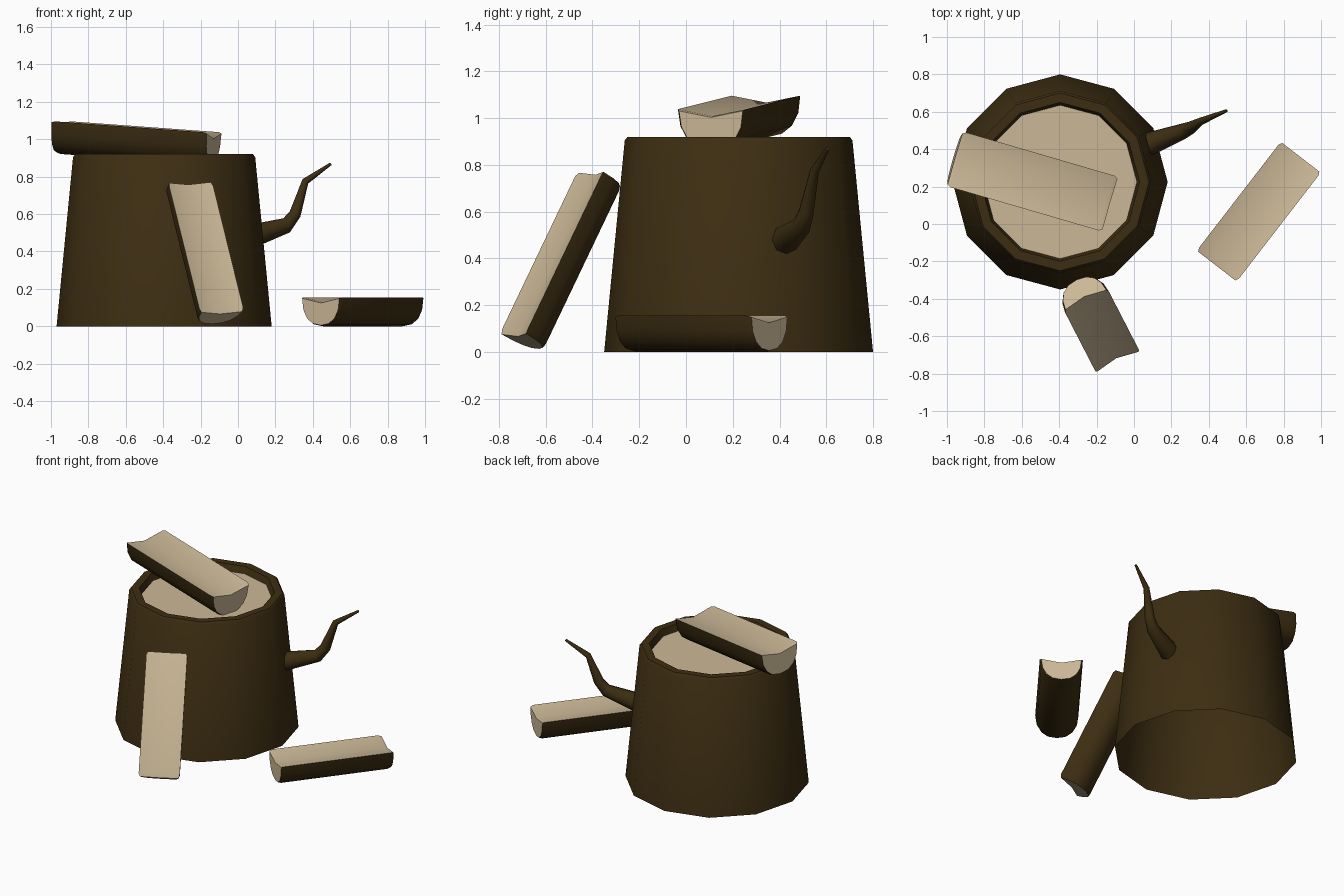
import bpy, math
from mathutils import Vector, Matrix

if "Cube" in bpy.data.objects:
    bpy.data.objects.remove(bpy.data.objects["Cube"])


def material(name, rgb):
    m = bpy.data.materials.new(name)
    m.diffuse_color = (*rgb, 1)
    m.use_nodes = True
    m.node_tree.nodes["Principled BSDF"].inputs["Base Color"].default_value = m.diffuse_color
    return m


bark = material("dark_bark", (0.047, 0.027, 0.006))
wood = material("cut_wood", (0.60, 0.48, 0.31))


def make(name, verts, faces, mats, idx=None, angle=40):
    me = bpy.data.meshes.new(name)
    me.from_pydata(verts, [], faces)
    for m in mats:
        me.materials.append(m)
    if idx:
        for p, i in zip(me.polygons, idx):
            p.material_index = i
    ob = bpy.data.objects.new(name, me)
    bpy.context.collection.objects.link(ob)
    bpy.ops.object.select_all(action='DESELECT')
    ob.select_set(True)
    bpy.context.view_layer.objects.active = ob
    bpy.ops.object.shade_smooth_by_angle(angle=math.radians(angle))
    return ob


def bridge(rings, n):
    """Quads between consecutive rings of n vertices."""
    return [(r * n + k, r * n + (k + 1) % n, (r + 1) * n + (k + 1) % n, (r + 1) * n + k)
            for r in range(rings - 1) for k in range(n)]


# Stump: 12-sided tapered shell with a raised rim, open underneath
CX, CY, N = -0.395, 0.225, 12


def circle(r, z):
    return [(CX + r * math.cos(2 * math.pi * k / N), CY + r * math.sin(2 * math.pi * k / N), z)
            for k in range(N)]


profile = [(0.575, 0), (0.487, 0.905), (0.475, 0.92), (0.425, 0.92), (0.41, 0.875)]
make("stump_bark", [v for r, z in profile for v in circle(r, z)],
     bridge(len(profile), N), [bark])
# Cut face of the stump
make("stump_cut_face", circle(0.412, 0.876), [tuple(range(N))], [wood])

# Crooked branch: tapered tube along a bent path
path = [((0.0, 0.40, 0.455), 0.066), ((0.10, 0.435, 0.49), 0.06), ((0.26, 0.495, 0.54), 0.042),
        ((0.305, 0.515, 0.60), 0.034), ((0.36, 0.55, 0.775), 0.02), ((0.495, 0.606, 0.868), 0.008)]
S = 8
pts = [Vector(p) for p, r in path]
verts = []
for i, (p, r) in enumerate(path):
    t = (pts[min(i + 1, len(pts) - 1)] - pts[max(i - 1, 0)]).normalized()
    u = Vector((-0.38, 0.92, 0))
    u = (u - t * u.dot(t)).normalized()
    v = t.cross(u)
    verts += [pts[i] + r * (math.cos(a) * u + math.sin(a) * v)
              for a in (2 * math.pi * k / S for k in range(S))]
make("branch", verts, bridge(len(path), S) + [tuple(range((len(path) - 1) * S, len(path) * S))],
     [bark], angle=60)


# Split logs: U-shaped bark underside, shallow grooved split face on top
def log(name, centre, axis, width_dir, L, W, D):
    a = Vector(axis).normalized()
    w = Vector(width_dir)
    w = (w - a * w.dot(a)).normalized()
    n = w.cross(a)
    sec = [(0, -0.17)]                      # groove bottom
    M = 8
    for k in range(M + 1):                  # rounded underside
        t = math.pi * k / M
        c, s = math.cos(t), math.sin(t)
        sec.append((math.copysign(abs(c) ** 0.85, c) * 0.5, -s ** 0.9 if s > 1e-6 else 0))
    n_sec = len(sec)
    verts = []
    for y, sc in ((-0.5 * L, 0.93), (-0.5 * L + 0.02, 1), (0.5 * L - 0.02, 1), (0.5 * L, 0.93)):
        for x, z in sec:
            z = (z + 0.5) * sc - 0.5
            verts.append(Vector(centre) + a * y + w * (x * sc * W) + n * (z * D))
    faces = bridge(4, n_sec)
    idx = [1 if i % n_sec in (0, n_sec - 1) else 0 for i in range(len(faces))]
    # End caps fan from a centre point so the notch stays clean
    for base, y, flip in ((0, -0.5 * L, False), (3 * n_sec, 0.5 * L, True)):
        c = len(verts)
        verts.append(Vector(centre) + a * y - n * 0.45 * D)
        for k in range(n_sec):
            f = (base + k, c, base + (k + 1) % n_sec)
            faces.append(f[::-1] if flip else f)
            idx.append(1)
    # Reverse so all normals point outward
    faces = [f[::-1] for f in faces]
    make(name, verts, faces, [bark, wood], idx, angle=35)


log("log_on_ground", (0.667, 0.066, 0.155), (0.61, 0.79, 0), (0.79, -0.61, 0), 0.735, 0.27, 0.155)
log("log_on_stump", (-0.542, 0.227, 1.067), (-0.96, 0.28, 0.07), (0.28, 0.96, 0), 0.865, 0.305, 0.175)
log("log_leaning", (-0.17, -0.575, 0.425), (-0.217, 0.421, 0.881), (0.90, 0.43, 0.016), 0.785, 0.26, 0.145)

# Make normals consistent and outward on the closed logs
for ob in bpy.data.objects:
    if ob.name.startswith("log"):
        import bmesh
        bm = bmesh.new()
        bm.from_mesh(ob.data)
        bmesh.ops.recalc_face_normals(bm, faces=bm.faces)
        bm.to_mesh(ob.data)
        bm.free()
